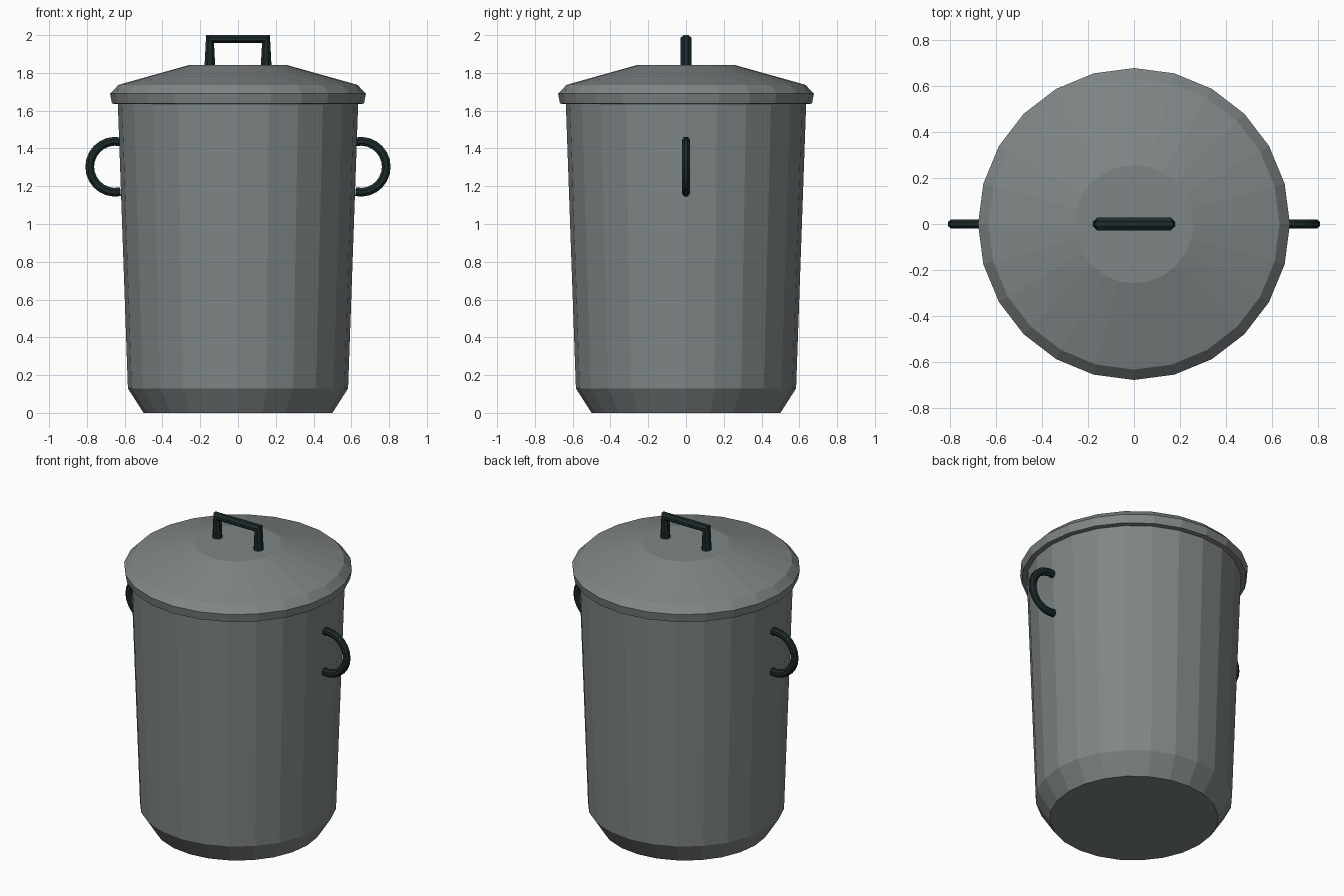
import bpy, bmesh
from math import sin, cos, pi, radians
from mathutils import Vector

cube = bpy.data.objects.get("Cube")
if cube:
    bpy.data.objects.remove(cube)


def make_material(name, rgb):
    mat = bpy.data.materials.new(name)
    mat.use_nodes = True
    color = (*rgb, 1)
    mat.diffuse_color = color
    mat.node_tree.nodes["Principled BSDF"].inputs["Base Color"].default_value = color
    return mat


metal = make_material("grey metal", (0.21, 0.24, 0.235))
dark = make_material("dark handle", (0.012, 0.024, 0.024))


def finish(name, bm, mat):
    bmesh.ops.recalc_face_normals(bm, faces=bm.faces)
    mesh = bpy.data.meshes.new(name)
    bm.to_mesh(mesh)
    bm.free()
    mesh.materials.append(mat)
    obj = bpy.data.objects.new(name, mesh)
    bpy.context.collection.objects.link(obj)
    return obj


def skin(bm, rings):
    """Bridge successive vertex rings and cap both ends."""
    count = len(rings[0])
    for a, b in zip(rings, rings[1:]):
        for i in range(count):
            j = (i + 1) % count
            bm.faces.new((a[i], a[j], b[j], b[i]))
    bm.faces.new(rings[0])
    bm.faces.new(rings[-1])


def lathe(name, profile, mat, sides=24):
    bm = bmesh.new()
    rings = [[bm.verts.new((r * cos(2 * pi * i / sides), r * sin(2 * pi * i / sides), z))
              for i in range(sides)] for r, z in profile]
    skin(bm, rings)
    return finish(name, bm, mat)


def tube(name, path, mat, sides=8):
    """Sweep an oval along (x, z, in-plane radius, depth radius) points."""
    bm = bmesh.new()
    pts = [Vector((x, 0, z)) for x, z, _, _ in path]
    rings = []
    for k, (p, (_, _, ra, rb)) in enumerate(zip(pts, path)):
        before = (p - pts[k - 1]).normalized() if k else None
        after = (pts[k + 1] - p).normalized() if k + 1 < len(pts) else None
        before, after = before or after, after or before
        t = (before + after).normalized()
        normal = Vector((t.z, 0, -t.x)) / t.dot(after)  # mitred corners
        ring = []
        for i in range(sides):
            a = 2 * pi * (i + 0.5) / sides
            fit = 1 / cos(pi / sides)
            offset = normal * ra * cos(a) * fit + Vector((0, rb * sin(a) * fit, 0))
            ring.append(bm.verts.new(p + offset))
        rings.append(ring)
    skin(bm, rings)
    return finish(name, bm, mat)


# Tapered bin with a chamfered foot
lathe("bin_body", [(0.5, 0), (0.583, 0.13), (0.637, 1.66)], metal)

# Lid with a flared rim and a shallow cone
lathe("lid", [(0.63, 1.635), (0.667, 1.637), (0.677, 1.69),
              (0.632, 1.737), (0.257, 1.842)], metal)

# Lid handle: two tapered legs and a cross bar
tube("lid_handle", [(-0.149, 1.842, 0.028, 0.028), (-0.148, 1.979, 0.021, 0.028),
                    (0.148, 1.979, 0.021, 0.028), (0.149, 1.842, 0.028, 0.028)], dark)

# Curved side handles
for side, name in ((1, "left_handle"), (-1, "right_handle")):
    arc = [radians(-102 + 204 * k / 14) for k in range(15)]
    tube(name, [(side * (0.65 + 0.135 * cos(a)), 1.303 + 0.135 * sin(a), 0.023, 0.02)
                for a in arc], dark)
